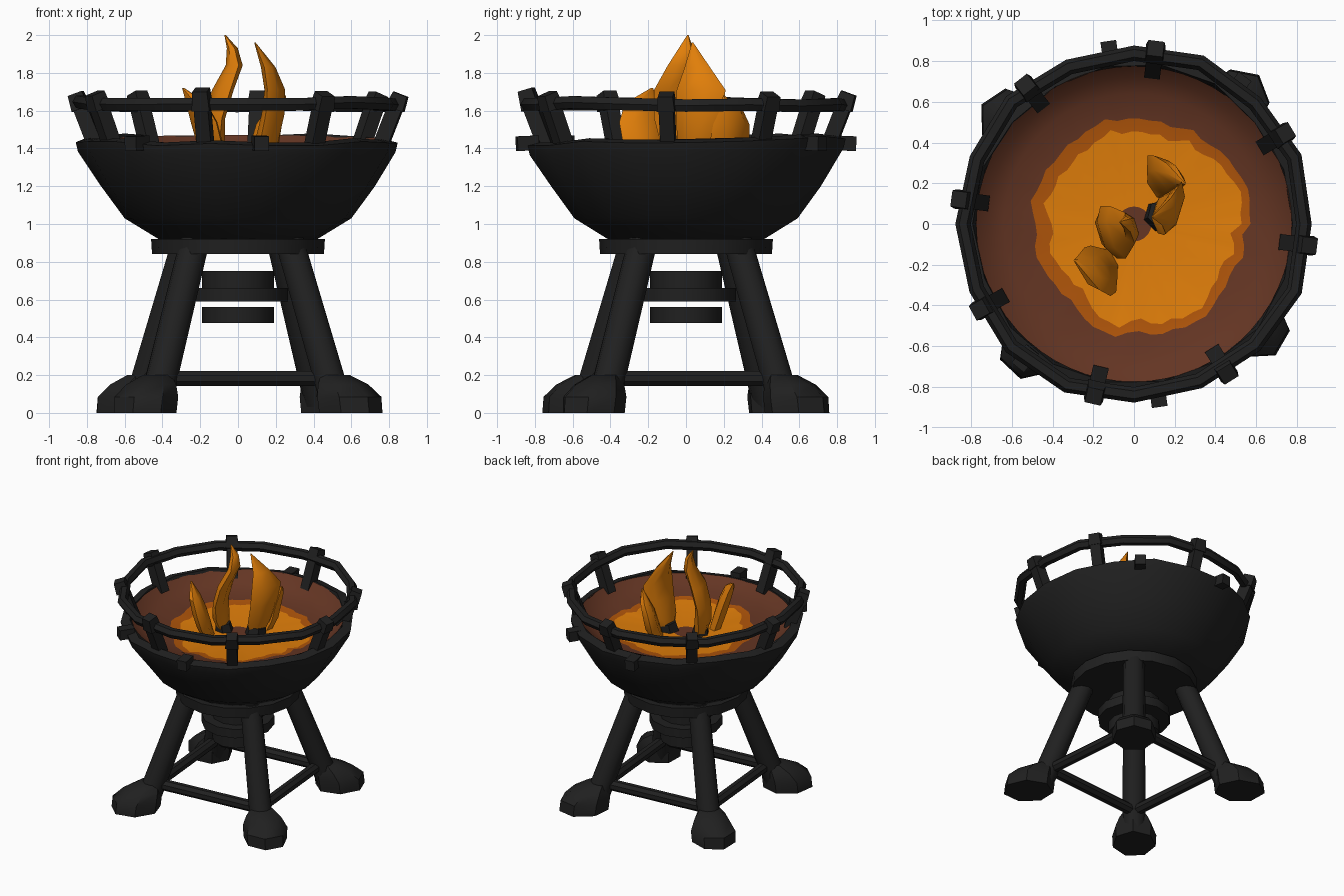
import bpy, bmesh, math, random
from mathutils import Vector, Matrix

random.seed(4)
if "Cube" in bpy.data.objects:
    bpy.data.objects.remove(bpy.data.objects["Cube"])


def material(name, rgb):
    m = bpy.data.materials.new(name)
    m.use_nodes = True
    m.diffuse_color = (*rgb, 1)
    m.node_tree.nodes["Principled BSDF"].inputs["Base Color"].default_value = (*rgb, 1)
    return m


iron = material("black iron", (0.0145, 0.0145, 0.0145))
ash = material("scorched brown", (0.128, 0.036, 0.017))
ember = material("deep orange ember", (0.43, 0.09, 0.003))
fire = material("bright orange fire", (0.75, 0.21, 0.003))
made = []


def finish(name, bm, mats):
    bmesh.ops.recalc_face_normals(bm, faces=bm.faces)
    mesh = bpy.data.meshes.new(name)
    bm.to_mesh(mesh)
    bm.free()
    for m in mats:
        mesh.materials.append(m)
    ob = bpy.data.objects.new(name, mesh)
    bpy.context.collection.objects.link(ob)
    made.append(ob)


def loft(bm, rings, closed=False, caps=(True, True)):
    """Skin a list of rings of points; returns faces grouped by band."""
    vs = [[bm.verts.new(p) for p in ring] for ring in rings]
    n = len(vs[0])
    pairs = list(zip(vs, vs[1:])) + ([(vs[-1], vs[0])] if closed else [])
    bands = [[bm.faces.new((a[i], a[(i + 1) % n], b[(i + 1) % n], b[i]))
              for i in range(n)] for a, b in pairs]
    if not closed:
        for ring, cap in ((vs[0], caps[0]), (vs[-1], caps[1])):
            if cap:
                bands.append([bm.faces.new(ring)])
    return bands


def polar(r, angle, z):
    return Vector((r * math.cos(angle), r * math.sin(angle), z))


def lathe(name, profile, n, jitter=0.0, closed=False, caps=(True, True), tilt=0.0):
    bm = bmesh.new()
    turns = [2 * math.pi * i / n for i in range(n)]
    wob = [(random.uniform(-jitter, jitter), random.uniform(-jitter, jitter)) for _ in turns]
    rings = []
    for r, z in profile:
        # wobble only the upper rim, not the body
        k = 1 if z > 1.38 else 0
        rings.append([polar(r + k * w[0], a, z + k * (w[1] + tilt * math.sin(a)))
                      for a, w in zip(turns, wob)])
    loft(bm, rings, closed, caps)
    finish(name, bm, [iron])


def beam(name, a, b, ra, rb, sides, spin=0.0):
    """Tapered straight bar between two points."""
    a, b = Vector(a), Vector(b)
    q = (b - a).to_track_quat('Z', 'Y')
    bm = bmesh.new()
    loft(bm, [[p + q @ polar(r, spin + 2 * math.pi * i / sides, 0) for i in range(sides)]
              for p, r in ((a, ra), (b, rb))])
    finish(name, bm, [iron])


# Bowl with an uneven lip
lathe("bowl", [(0.42, 0.92), (0.6, 1.03), (0.725, 1.2), (0.84, 1.39), (0.852, 1.44),
               (0.785, 1.457), (0.77, 1.39)], 18, 0.012, caps=(True, False), tilt=0.018)

# Ember bed: scorched wall, ragged glowing edge, bright centre
bm = bmesh.new()
count = 60
rag, drift = [], 0.0
for i in range(count):
    drift = 0.7 * drift + random.uniform(-0.02, 0.02)
    rag.append(drift)
bed = [(0.775, 1.45, 0, 0.02), (0.72, 1.4, 0, 0.01), (0.64, 1.365, 0, 0),
       (0.53, 1.345, 1, 0), (0.47, 1.337, 1.4, 0), (0.085, 1.325, 0, 0)]
rings = []
for r, z, k, tilt in bed:
    ring = []
    for i, w in enumerate(rag):
        a = 2 * math.pi * i / count
        ring.append(polar(r + k * w, a, z + tilt * math.sin(a)) + Vector((0.025 * k, 0, 0)))
    rings.append(ring)
for band, slot in zip(loft(bm, rings, caps=(False, True)), (0, 0, 0, 1, 2, 0)):
    for f in band:
        f.material_index = slot
finish("ember_bed", bm, [ash, ember, fire])

# Guard rail and its outward leaning posts
lathe("guard_rail", [(0.845 + 0.038 * math.cos(t), 1.635 + 0.038 * math.sin(t))
                     for t in [math.pi / 3 * k for k in range(6)]], 16, 0.012, closed=True)
for deg in (31, 83, 128, 172, 209, 257, 302, 353):
    a = math.radians(deg)
    top = 1.7 + random.uniform(-0.015, 0.015)
    beam("rail_post", polar(0.755, a, 1.4), polar(0.845, a, 1.63), 0.055, 0.055, 4, math.pi / 4)
    beam("post_head", polar(0.838, a, 1.61), polar(0.868, a, top), 0.068, 0.056, 4, math.pi / 4)

# Short pegs through the lip
for deg in (53, 98, 231, 278):
    a = math.radians(deg)
    beam("lip_peg", polar(0.79, a, 1.43), polar(0.905, a, 1.425), 0.055, 0.055, 4, math.pi / 4)

# Support plate and the hanging drum below it
lathe("support_plate", [(0.455, 0.84), (0.46, 0.92)], 16)
lathe("drum_bottom", [(0.19, 0.475), (0.19, 0.56)], 12)
lathe("drum_collar", [(0.265, 0.59), (0.265, 0.66)], 12)
lathe("drum_top", [(0.19, 0.65), (0.19, 0.75)], 12)

# Legs, stone-like feet and stretchers, one set per corner of a slightly turned square
for k in range(4):
    a = math.radians(50) + k * math.pi / 2
    nxt = a + math.pi / 2
    beam("leg", polar(0.68, a, 0.05), polar(0.345, a, 0.94), 0.086, 0.078, 10)
    beam("stretcher", polar(0.61, a, 0.182), polar(0.61, nxt, 0.182), 0.042, 0.042, 8, math.pi / 8)
    bm = bmesh.new()
    foot = []
    for z, length, width, shift in ((0.0, 0.185, 0.16, 0.77), (0.085, 0.185, 0.165, 0.76),
                                    (0.15, 0.145, 0.13, 0.72), (0.2, 0.08, 0.08, 0.67)):
        foot.append([Vector((shift + length * math.cos(t), width * math.sin(t), z))
                     for t in [math.pi / 3.5 * i + 0.2 * k for i in range(7)]])
    loft(bm, foot)
    bm.transform(Matrix.Rotation(a, 4, 'Z'))
    finish("foot", bm, [iron])

# Charred stubs that the tall flames rise from
beam("charred_stub", (0.125, 0.04, 1.31), (0.135, 0.05, 1.39), 0.08, 0.07, 6)
beam("charred_stub", (-0.1, -0.03, 1.31), (-0.11, -0.035, 1.38), 0.07, 0.06, 6)


def flame(name, stations, angle):
    """Curved blade: stations are x, y, z, half breadth, half thickness."""
    bm = bmesh.new()
    turn = Matrix.Rotation(angle, 3, 'Z')
    rings = []
    for x, y, z, wide, thin in stations:
        rings.append([Vector((x, y, z)) + turn @ Vector((thin * math.cos(t), wide * math.sin(t), 0))
                      for t in [math.pi / 3 * i + math.pi / 6 for i in range(6)]])
    loft(bm, rings)
    finish(name, bm, [fire])


# Flames: two tall, two small
flame("tall_flame_right", [(-0.11, -0.03, 1.34, 0.06, 0.045), (-0.13, -0.03, 1.43, 0.11, 0.055),
                           (-0.125, -0.04, 1.56, 0.135, 0.045), (-0.08, -0.04, 1.71, 0.135, 0.045),
                           (-0.02, -0.02, 1.84, 0.08, 0.04), (-0.03, 0.0, 1.93, 0.04, 0.028),
                           (-0.068, 0.01, 2.0, 0.004, 0.004)], 0.3)
flame("tall_flame_left", [(0.13, 0.05, 1.34, 0.06, 0.045), (0.15, 0.06, 1.43, 0.11, 0.055),
                          (0.185, 0.07, 1.58, 0.13, 0.05), (0.195, 0.08, 1.71, 0.135, 0.042),
                          (0.16, 0.06, 1.83, 0.07, 0.034), (0.09, 0.035, 1.96, 0.004, 0.004)], -0.3)
flame("small_flame_right", [(-0.13, -0.18, 1.31, 0.07, 0.045), (-0.15, -0.22, 1.43, 0.13, 0.05),
                            (-0.18, -0.235, 1.54, 0.135, 0.05), (-0.22, -0.235, 1.64, 0.1, 0.04),
                            (-0.29, -0.18, 1.72, 0.006, 0.006)], 0.5)
flame("small_flame_left", [(0.12, 0.18, 1.31, 0.07, 0.045), (0.14, 0.23, 1.42, 0.13, 0.055),
                           (0.165, 0.24, 1.53, 0.115, 0.05), (0.2, 0.24, 1.61, 0.07, 0.035),
                           (0.25, 0.2, 1.68, 0.005, 0.005)], 0.6)

# Soft shading with crisp edges
bpy.ops.object.select_all(action='DESELECT')
for ob in made:
    ob.select_set(True)
bpy.context.view_layer.objects.active = made[0]
bpy.ops.object.shade_smooth_by_angle(angle=math.radians(40))
